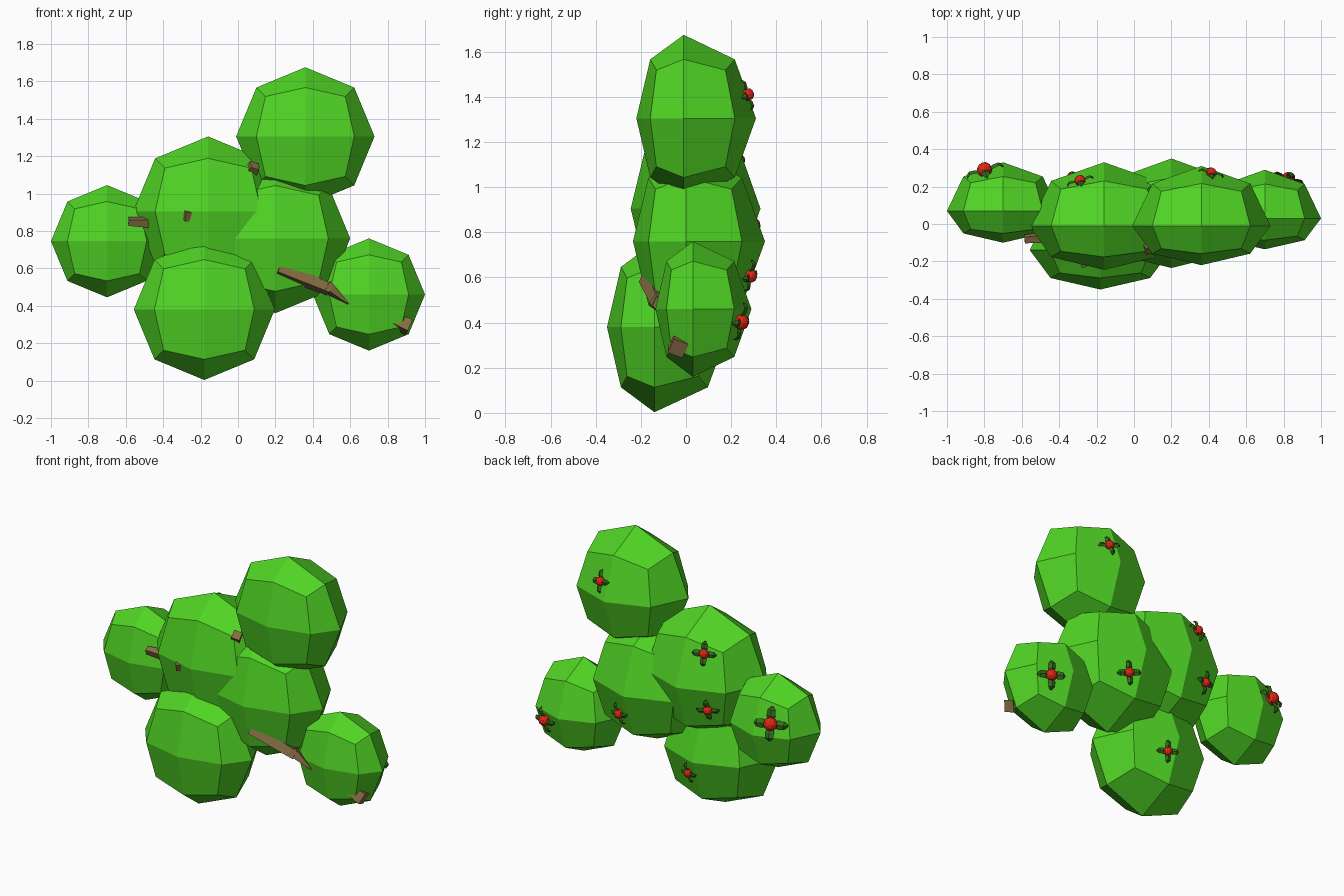
import bpy, bmesh, math
from mathutils import Vector, Matrix
from mathutils.bvhtree import BVHTree

if "Cube" in bpy.data.objects:
    bpy.data.objects.remove(bpy.data.objects["Cube"])


def material(name, rgb):
    m = bpy.data.materials.new(name)
    m.diffuse_color = (*rgb, 1)
    m.use_nodes = True
    m.node_tree.nodes["Principled BSDF"].inputs["Base Color"].default_value = m.diffuse_color
    return m


LEAF = material("leaf_green", (0.08, 0.66, 0.018))
PETAL = material("dark_green", (0.035, 0.16, 0.012))
RED = material("berry_red", (0.75, 0.02, 0.008))
BARK = material("bark_brown", (0.25, 0.16, 0.06))


def finish(bm, name, mat):
    bmesh.ops.recalc_face_normals(bm, faces=bm.faces)
    me = bpy.data.meshes.new(name)
    bm.to_mesh(me)
    bm.free()
    me.materials.append(mat)
    ob = bpy.data.objects.new(name, me)
    bpy.context.collection.objects.link(ob)
    return ob


# Foliage clumps: once-subdivided cubes blown up to spheres, flatter in front
def clump(name, c, r, front, back):
    bm = bmesh.new()
    bmesh.ops.create_cube(bm, size=2)
    bmesh.ops.subdivide_edges(bm, edges=bm.edges[:], cuts=1, use_grid_fill=True)
    for v in bm.verts:
        n = v.co.normalized()
        v.co = Vector(c) + Vector((n.x * r, n.y * (front if n.y < 0 else back), n.z * r))
    bmesh.ops.recalc_face_normals(bm, faces=bm.faces)
    tree = BVHTree.FromBMesh(bm)
    finish(bm, name, LEAF)
    return tree


clumps = {
    "top": clump("foliage_top", (0.36, -0.01, 1.305), 0.37, 0.21, 0.32),
    "mid": clump("foliage_middle_left", (-0.16, -0.01, 0.905), 0.40, 0.235, 0.34),
    "core": clump("foliage_middle_right", (0.20, 0.00, 0.76), 0.40, 0.235, 0.35),
    "low": clump("foliage_bottom", (-0.18, -0.14, 0.38), 0.377, 0.21, 0.335),
    "left": clump("foliage_left", (-0.70, 0.07, 0.745), 0.30, 0.17, 0.26),
    "right": clump("foliage_right", (0.70, 0.03, 0.46), 0.30, 0.165, 0.26),
}


# Flowers: red centre with four curled pointed petals, seated on the clump
def flower(name, where, spot, size, spin):
    pos, nor, _, _ = clumps[where].find_nearest(Vector(spot))
    frame = Matrix.Translation(pos) @ nor.to_track_quat('Z', 'Y').to_matrix().to_4x4()
    frame = frame @ Matrix.Rotation(spin, 4, 'Z') @ Matrix.Scale(size, 4)

    bm = bmesh.new()
    bmesh.ops.create_icosphere(bm, subdivisions=2, radius=0.45,
                               matrix=frame @ Matrix.Translation((0, 0, 0.25)))
    finish(bm, name + "_centre", RED)

    bm = bmesh.new()
    profile = [(0.15, 0.12, 0.1), (0.55, 0.3, 0.28), (0.9, 0.26, 0.3), (1.1, 0.08, 0.12)]
    for k in range(4):
        turn = frame @ Matrix.Rotation(k * math.pi / 2, 4, 'Z')
        rows = []
        for x, w, z in profile:
            ring = [(x, -w, z), (x, 0, z + 0.12), (x, w, z), (x, 0, z - 0.08)]
            rows.append([bm.verts.new(turn @ Vector(p)) for p in ring])
        for a, b in zip(rows, rows[1:]):
            for i in range(4):
                j = (i + 1) % 4
                bm.faces.new((a[i], a[j], b[j], b[i]))
        bm.faces.new(rows[0])
        bm.faces.new(rows[-1])
    finish(bm, name + "_petals", PETAL)


flower("flower_top", "top", (0.42, 0.30, 1.42), 0.062, 0.2)
flower("flower_middle_upper", "mid", (-0.29, 0.24, 1.12), 0.066, 0.0)
flower("flower_middle_lower", "mid", (-0.34, 0.28, 0.77), 0.064, 0.1)
flower("flower_core", "core", (0.28, 0.30, 0.60), 0.066, 0.2)
flower("flower_bottom", "low", (-0.12, 0.17, 0.28), 0.060, 0.1)
flower("flower_left", "left", (-0.80, 0.29, 0.83), 0.092, 0.0)
flower("flower_right", "right", (0.83, 0.25, 0.40), 0.078, 0.1)


# Branches: four-sided tapered sticks, mostly hidden in the foliage
def branch(name, a, b, r1, r2):
    a, b = Vector(a), Vector(b)
    d = b - a
    m = Matrix.Translation((a + b) / 2) @ d.to_track_quat('Z', 'Y').to_matrix().to_4x4()
    m = m @ Matrix.Rotation(math.pi / 8, 4, 'Z')
    bm = bmesh.new()
    bmesh.ops.create_cone(bm, cap_ends=True, segments=4, radius1=r1, radius2=r2,
                          depth=d.length, matrix=m)
    finish(bm, name, BARK)


branch("branch_right_base", (0.215, -0.16, 0.60), (0.49, -0.12, 0.485), 0.052, 0.036)
branch("branch_right_fork", (0.47, -0.12, 0.505), (0.59, -0.10, 0.41), 0.040, 0.004)
branch("branch_right_end", (0.60, -0.04, 0.43), (0.915, -0.035, 0.285), 0.03, 0.05)
branch("branch_left_inner", (-0.10, -0.12, 0.89), (-0.29, -0.205, 0.885), 0.05, 0.036)
branch("branch_left_outer", (-0.44, -0.07, 0.845), (-0.585, -0.08, 0.85), 0.035, 0.025)
branch("branch_upper", (0.02, -0.05, 1.05), (0.09, -0.14, 1.15), 0.05, 0.035)
